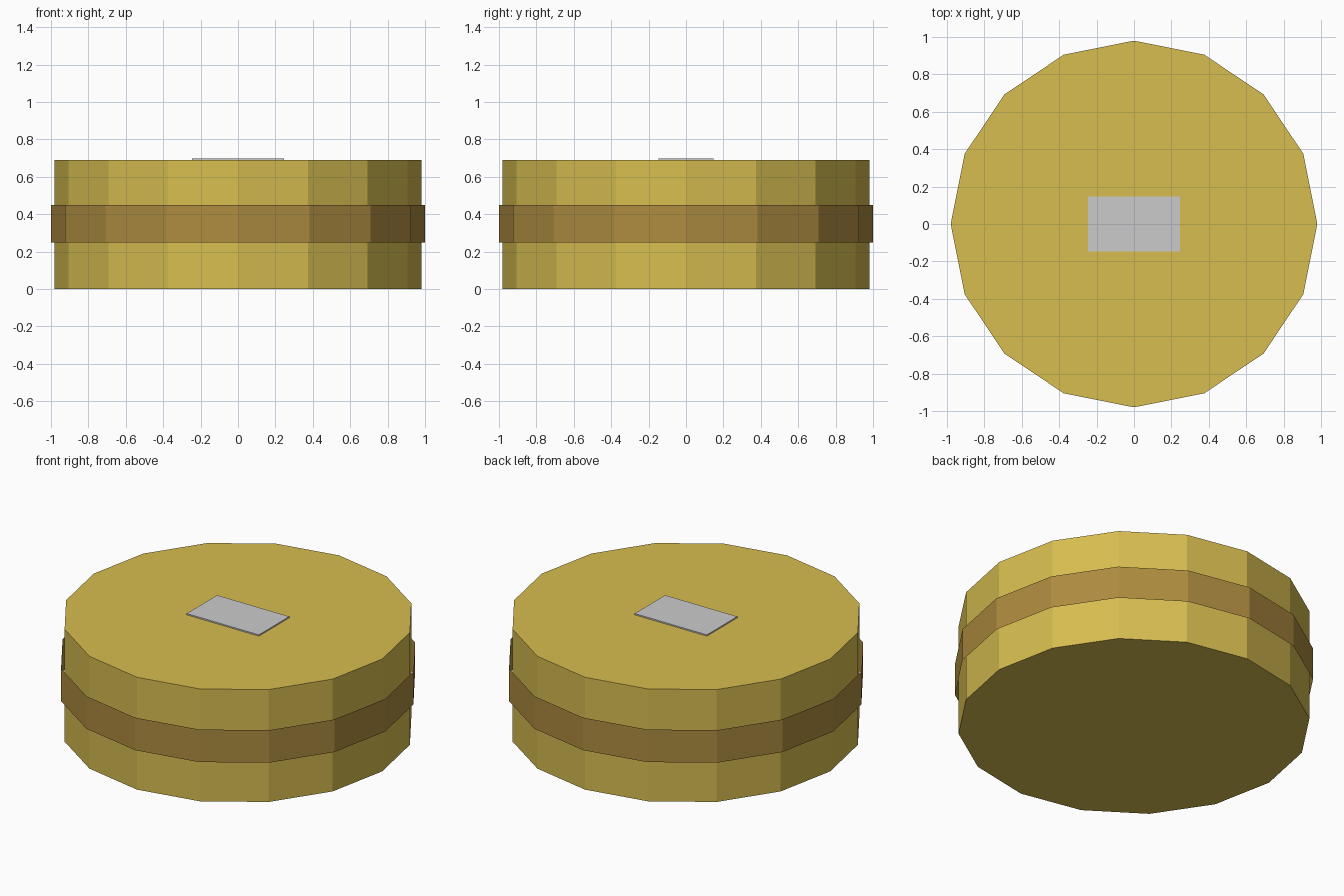
import bpy

if "Cube" in bpy.data.objects:
    bpy.data.objects.remove(bpy.data.objects["Cube"])

SIDES = 16


def paint(obj, name, color):
    mat = bpy.data.materials.new(name)
    mat.diffuse_color = (*color, 1.0)
    mat.use_nodes = True
    mat.node_tree.nodes["Principled BSDF"].inputs["Base Color"].default_value = mat.diffuse_color
    obj.data.materials.append(mat)


def drum(name, radius, z0, z1, fill):
    bpy.ops.mesh.primitive_cylinder_add(
        vertices=SIDES, radius=radius, depth=z1 - z0,
        end_fill_type=fill, location=(0, 0, (z0 + z1) / 2))
    obj = bpy.context.object
    obj.name = name
    return obj


# Round tin body, closed at both ends
body = drum("tin_body", 0.98, 0.0, 0.69, 'NGON')
paint(body, "yellow", (0.68, 0.51, 0.08))

# Open band wrapped around the middle
band = drum("side_band", 1.0, 0.25, 0.45, 'NOTHING')
paint(band, "brown", (0.42, 0.26, 0.05))

# Thin label plate on the lid
bpy.ops.mesh.primitive_cube_add(size=1, location=(0, 0, 0.6925))
plate = bpy.context.object
plate.name = "lid_plate"
plate.scale = (0.49, 0.295, 0.011)
bpy.ops.object.transform_apply(location=False, rotation=False, scale=True)
